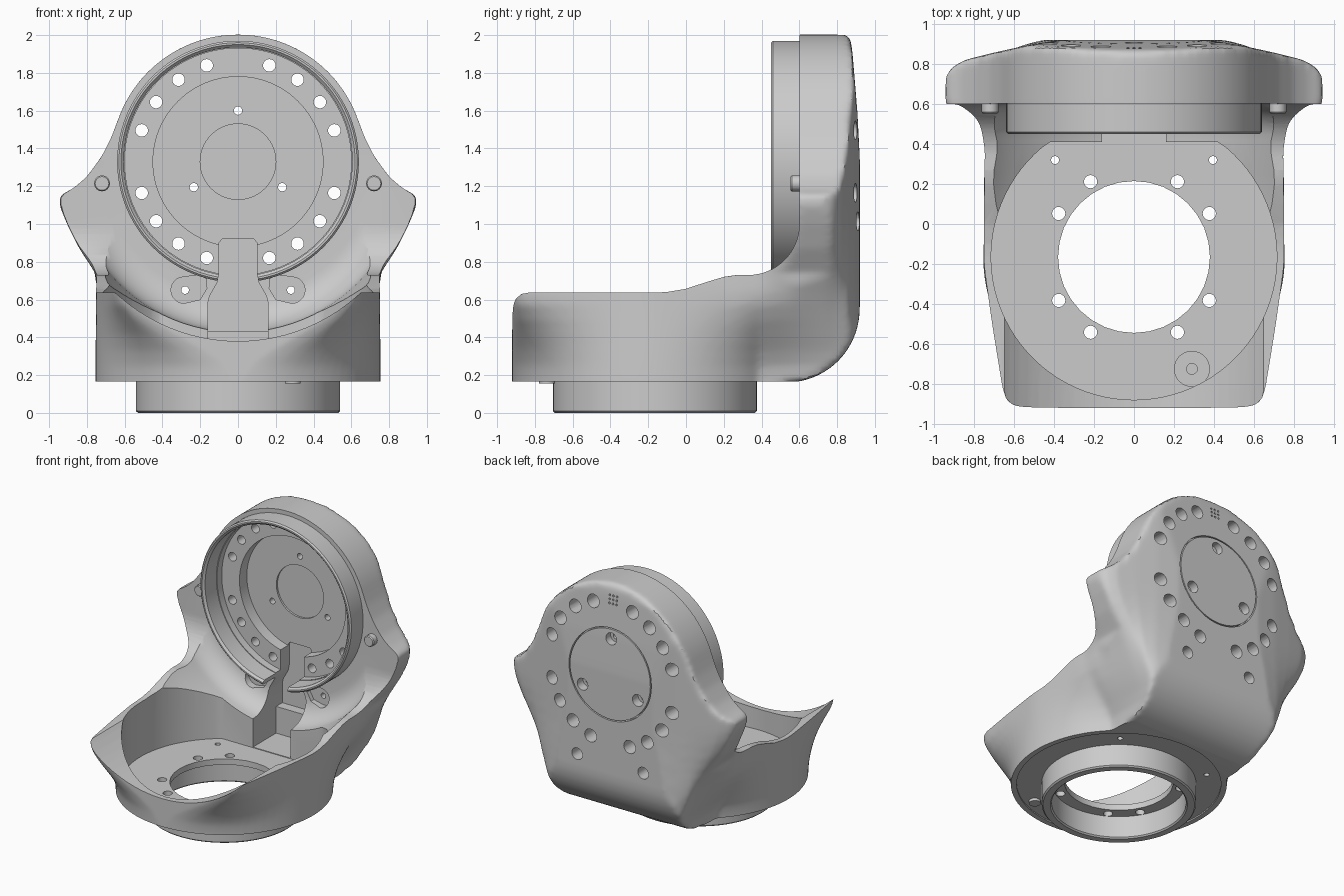
import bpy, bmesh
from math import sin, cos, pi, radians, sqrt

if "Cube" in bpy.data.objects:
    bpy.data.objects.remove(bpy.data.objects["Cube"])

HUB_Z, CUP_Y = 1.33, -0.165       # centres of the two bearings


def finish(bm, name):
    bmesh.ops.recalc_face_normals(bm, faces=bm.faces)
    me = bpy.data.meshes.new(name)
    bm.to_mesh(me)
    bm.free()
    ob = bpy.data.objects.new(name, me)
    bpy.context.collection.objects.link(ob)
    return ob


def skin(bm, rings, closed=False):
    rows = [[bm.verts.new(p) for p in r] for r in rings]
    n = len(rows[0])
    pairs = list(zip(rows, rows[1:])) + ([(rows[-1], rows[0])] if closed else [])
    for a, b in pairs:
        for i in range(n):
            j = (i + 1) % n
            bm.faces.new((a[i], a[j], b[j], b[i]))
    if not closed:
        bm.faces.new(rows[0])
        bm.faces.new(rows[-1])


def turn(bm, prof, axis, cx, c2, seg=24, closed=False):
    """Revolve (radius, height) points about a Y or Z axis."""
    rings = []
    for r, h in prof:
        ring = []
        for i in range(seg):
            a = 2 * pi * i / seg
            u, v = cx + r * cos(a), c2 + r * sin(a)
            ring.append((u, h, v) if axis == 'Y' else (u, v, h))
        rings.append(ring)
    skin(bm, rings, closed)


def prism(bm, pts, axis, lo, hi):
    place = {'X': lambda a, b, h: (h, a, b), 'Y': lambda a, b, h: (a, h, b),
             'Z': lambda a, b, h: (a, b, h)}[axis]
    skin(bm, [[place(a, b, h) for a, b in pts] for h in (lo, hi)])


def make(name, fn, *args, **kw):
    bm = bmesh.new()
    fn(bm, *args, **kw)
    return finish(bm, name)


def apply_mods(ob):
    bpy.context.view_layer.objects.active = ob
    for m in list(ob.modifiers):
        bpy.ops.object.modifier_apply(modifier=m.name)


def boolean(ob, tool, op='DIFFERENCE'):
    m = ob.modifiers.new("bool", 'BOOLEAN')
    m.operation, m.solver, m.object = op, 'EXACT', tool
    apply_mods(ob)
    bpy.data.objects.remove(tool)


def arc(cx, cy, r, a0, a1, n):
    return [(cx + r * cos(radians(a0 + (a1 - a0) * i / n)),
             cy + r * sin(radians(a0 + (a1 - a0) * i / n))) for i in range(n + 1)]


def mirror(half):
    return half + [(-x, y) for x, y in reversed(half)]


def lerp_table(t, x):
    for (x0, y0), (x1, y1) in zip(t, t[1:]):
        if x <= x1:
            return y0 + (y1 - y0) * max(0, (x - x0) / (x1 - x0))
    return t[-1][1]


def ease(t):
    t = min(1, max(0, t))
    return t * t * (3 - 2 * t)


# Body: side profile, front outline and lofted plan, intersected then softened
side = ([(-.92, .11), (.42, .11)] + arc(.53, .55, .39, -90, 0, 12)
        + [(.92, 1.35), (.907, 1.6), (.882, 1.9), (.872, 1.98), (.845, 2.005), (.55, 2.005),
           (.55, 1.0), (.3, .79), (0, .72), (-.92, .70)])
front = ([(.755, .08), (.755, .74), (.84, .87), (.905, 1.0), (.95, 1.11), (.95, 1.147), (.87, 1.19),
          (.8, 1.25), (.72, 1.36), (.67, 1.46)] + arc(0, HUB_Z, .673, 19, 87, 24))
plan_mid = [(-.92, .60), (-.89, .645), (-.82, .665), (-.5, .71), (-.2, .752), (.3, .75), (.45, .735),
            (.6, .70), (.75, .67), (.86, .635), (.9, .55), (.93, .42)]
plan_top = [(-.92, .6), (-.5, .71), (-.2, .75), (.35, .745), (.5, .83), (.6, .945), (.74, .945),
            (.8, .9), (.84, .8), (.875, .6), (.91, .48), (.93, .3)]


def plan_low(y):
    w = sqrt(max(0, .755 ** 2 - (y - CUP_Y) ** 2))
    return max(w, .52 if y > CUP_Y else .03)


ys = [CUP_Y - .755 * cos(pi / 2 * i / 18) for i in range(18)] + \
     [CUP_Y + 1.095 * i / 30 for i in range(31)]
sections = []
for z in (.06, .165, .25, .33, .41, .49, .57, .64, .72, .8, .9, 1.0, 1.08, 1.15, 2.1):
    half = []
    for y in ys:
        mid, t, u = lerp_table(plan_mid, y), ease((z - .165) / .475), ease((z - .5) / .62)
        w = plan_low(y) * (1 - t) + mid * t
        half.append((w * (1 - u) + lerp_table(plan_top, y) * u, y))
    sections.append([(x, y, z) for x, y in mirror(half)])

body = make("bracket_body", prism, side, 'X', -1.1, 1.1)
boolean(body, make("outline", prism, mirror(front), 'Y', -1.1, 1.1), 'INTERSECT')
boolean(body, make("plan", skin, sections), 'INTERSECT')
rm = body.modifiers.new("remesh", 'REMESH')
rm.mode, rm.voxel_size = 'VOXEL', .02
sm = body.modifiers.new("smooth", 'SMOOTH')
sm.factor, sm.iterations = .5, 7
apply_mods(body)

# Crisp trims: rim and plate front in one profile, flat underside with a shallow seat
bm = bmesh.new()
prism(bm, [(.6, 2.2), (.6, 1.0)] + arc(.33, 1.0, .27, 0, -90, 16)[1:]
      + [(.27, .73), (.2, .72), (.1, .69), (0, .657), (-.1, .64), (-.16, .637), (-.83, .637),
         (-.87, .63), (-.9, .605), (-.92, .56), (-1.2, .56), (-1.2, 2.2)], 'X', -1.2, 1.2)
prism(bm, [(-1.2, -.2), (1.2, -.2), (1.2, .165), (-1.2, .165)], 'X', -1.2, 1.2)
boolean(body, finish(bm, "trim"))
boolean(body, make("seat", turn, [(.715, .1), (.715, .175)], 'Z', 0, CUP_Y, seg=96))

# Sweep clearance with fillet, and stepped bearing recess in the upright plate
boolean(body, make("recess", turn, [
    (.19, .765), (.2, .765), (.2, .75), (.45, .75), (.45, .66), (.60, .66), (.60, .602)]
    + [(r, y) for r, y in arc(.72, .42, .182, 90, 0, 10)]
    + [(.925, .25), (.942, .1), (.95, -.1), (.95, -1.2)], 'Y', 0, HUB_Z, seg=96))

# Round cup with a flat rear wall
cup = [(x, min(y, .41)) for x, y in arc(0, CUP_Y, .715, 126, 414, 72)]
boolean(body, make("cup", prism, cup, 'Z', .22, 1.3))

# Cable slot from the cup to the bearing recess, with a deeper pocket at its top
slot_pts = mirror([(.16, .225), (.16, .58), (.15, .62), (.11, .69), (.1, .74), (.1, .9), (.085, .92)])
top_pts = mirror([(.16, .43), (.16, .58), (.15, .62), (.11, .69), (.1, .74), (.1, .9), (.085, .92)])
boolean(body, make("slot", prism, slot_pts, 'Y', .3, .69))
boolean(body, make("slot_top", prism, top_pts, 'Y', .3, .765))

# Shallow lug pockets beside the slot
bm = bmesh.new()
for s in (-1, 1):
    pts = arc(.285, .65, .07, -90, 90, 10) + [(.21, .73), (.17, .71), (.165, .66), (.2, .6)]
    prism(bm, [(s * x, z) for x, z in pts], 'Y', .4, .635)
boolean(body, finish(bm, "pockets"))

# All screw holes, the cover groove and the base opening
bm = bmesh.new()
for a in (18, 36, 54, 72, 108, 126, 144, 162):
    for s in (-1, 1):
        turn(bm, [(.033, .6), (.033, .74), (.05, .74), (.05, 1)], 'Y',
             s * .536 * sin(radians(a)), HUB_Z + .536 * cos(radians(a)))
for a in (0, 120, 240):
    turn(bm, [(.022, .7), (.022, .85), (.045, .85), (.045, 1)], 'Y',
         .27 * sin(radians(a)), HUB_Z + .27 * cos(radians(a)))
for s in (-1, 1):
    turn(bm, [(.02, .6), (.02, .8), (.045, .8), (.045, 1)], 'Y', s * .28, .65)
    turn(bm, [(.02, .1), (.02, .3)], 'Z', s * .395, .32, 16)
    for a in (30, 60, 120, 150):
        turn(bm, [(.033, .1), (.033, .3)], 'Z', s * .435 * sin(radians(a)),
             CUP_Y + .435 * cos(radians(a)))
for i in range(3):
    for j in range(3):
        turn(bm, [(.008, .85), (.008, 1)], 'Y', -.03 + .03 * i, 1.86 + .03 * j, 6)
turn(bm, [(.341, .88), (.341, 1), (.35, 1), (.35, .88)], 'Y', 0, HUB_Z, 64, True)
turn(bm, [(.38, .1), (.38, .3)], 'Z', 0, CUP_Y, 32)
boolean(body, finish(bm, "holes"))

# Bearing collar on the upright plate, split by the slot
collar = make("bearing_collar", turn, [
    (.605, .615), (.605, .465), (.62, .45), (.63, .45), (.64, .46), (.64, .615)],
    'Y', 0, HUB_Z, seg=96, closed=True)
boolean(collar, make("slot", prism, slot_pts, 'Y', .3, .69))

# Base flange under the cup
flange = make("base_flange", turn, [
    (.53, 0), (.54, .01), (.54, .19), (.47, .19), (.47, .01), (.48, 0)],
    'Z', 0, CUP_Y, seg=96, closed=True)

# Locating pins, cup boss and underside pin
bm = bmesh.new()
for s in (-1, 1):
    turn(bm, [(.042, .64), (.042, .56), (.036, .553)], 'Y', s * .72, 1.215)
pins = finish(bm, "locating_pins")
boss = make("cup_boss", turn, [(.09, .21), (.09, .25), (.027, .25), (.027, .21)],
            'Z', .29, -.725, seg=32, closed=True)
stop = make("underside_pin", turn, [(.042, .2), (.042, .155)], 'Z', .29, -.735)

for ob in (body, collar, flange, pins, boss, stop):
    bpy.ops.object.select_all(action='DESELECT')
    ob.select_set(True)
    bpy.context.view_layer.objects.active = ob
    bpy.ops.object.shade_smooth_by_angle(angle=radians(35))
